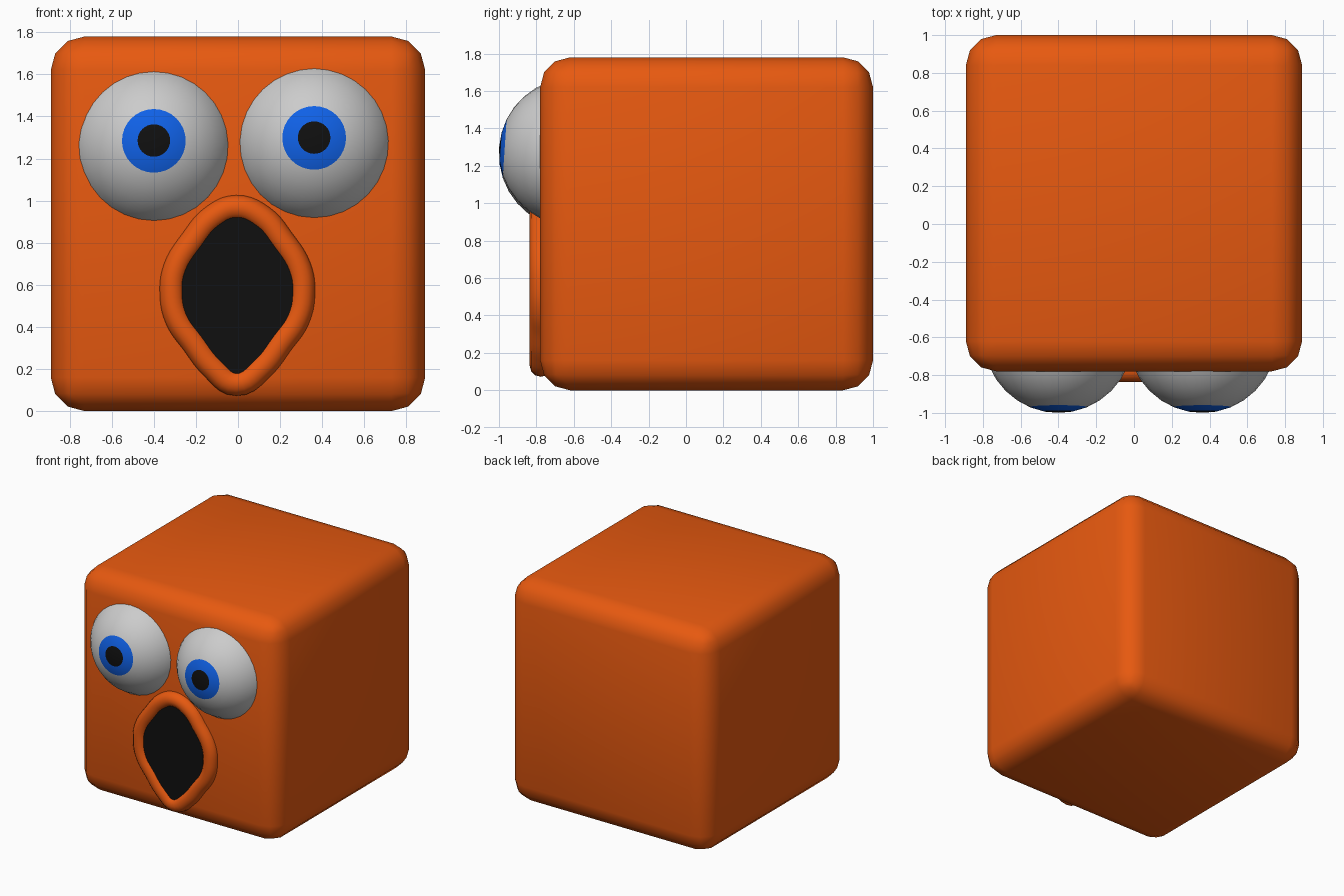
import bpy, math

if "Cube" in bpy.data.objects:
    bpy.data.objects.remove(bpy.data.objects["Cube"])


def material(name, rgb):
    m = bpy.data.materials.new(name)
    m.diffuse_color = (*rgb, 1)
    m.use_nodes = True
    m.node_tree.nodes["Principled BSDF"].inputs["Base Color"].default_value = m.diffuse_color
    return m


ORANGE = material("orange", (0.8, 0.1, 0.005))
WHITE = material("eye_white", (0.55, 0.55, 0.55))
BLUE = material("iris_blue", (0.005, 0.12, 0.8))
BLACK = material("black", (0.005, 0.005, 0.005))

# Body: rounded cube
bpy.ops.mesh.primitive_cube_add(size=1.78, location=(0, 0.11, 0.89))
body = bpy.context.object
body.name = "body"
body.data.materials.append(ORANGE)
bevel = body.modifiers.new("rounded_edges", 'BEVEL')
bevel.width = 0.16
bevel.segments = 3
bpy.ops.object.shade_smooth()


# Eyes: spheres sunk into the face, pole rings coloured as pupil and iris
def eye(name, x, z):
    r = 0.396
    bpy.ops.mesh.primitive_uv_sphere_add(
        segments=32, ring_count=16, radius=r, location=(x, -1.0 + r, z),
        rotation=(math.radians(86.2), 0, 0))
    ob = bpy.context.object
    ob.name = name
    for m in (WHITE, BLUE, BLACK):
        ob.data.materials.append(m)
    for p in ob.data.polygons:
        h = p.center.z / r
        p.material_index = 2 if h > 0.97 else 1 if h > 0.93 else 0
    bpy.ops.object.shade_smooth()


eye("left_eye", -0.40, 1.26)
eye("right_eye", 0.362, 1.274)

# Mouth outline shared by the lip and the dark opening (x, z)
half = [(0.115, 0.92), (0.21, 0.81), (0.29, 0.68), (0.307, 0.565),
        (0.283, 0.44), (0.205, 0.325), (0.11, 0.205)]
outline = ([(-0.008, 0.967)] + half + [(-0.008, 0.132)]
           + [(-x - 0.006, z) for x, z in reversed(half)])


def mouth_part(name, y, mat, tube):
    cu = bpy.data.curves.new(name, 'CURVE')
    cu.dimensions = '3D' if tube else '2D'
    cu.fill_mode = 'FULL' if tube else 'BOTH'
    cu.bevel_depth = tube
    cu.bevel_resolution = 4
    cu.resolution_u = 5
    sp = cu.splines.new('BEZIER')
    sp.bezier_points.add(len(outline) - 1)
    sp.use_cyclic_u = True
    for bp, (x, z) in zip(sp.bezier_points, outline):
        bp.co = (x, z, 0)
        bp.handle_left_type = bp.handle_right_type = 'AUTO'
    ob = bpy.data.objects.new(name, cu)
    ob.location.y = y
    ob.rotation_euler.x = math.pi / 2
    cu.materials.append(mat)
    bpy.context.collection.objects.link(ob)
    bpy.ops.object.select_all(action='DESELECT')
    ob.select_set(True)
    bpy.context.view_layer.objects.active = ob
    bpy.ops.object.convert(target='MESH')
    if tube:
        bpy.ops.object.shade_smooth()


mouth_part("lip", -0.776, ORANGE, 0.06)
mouth_part("mouth_opening", -0.812, BLACK, 0)
